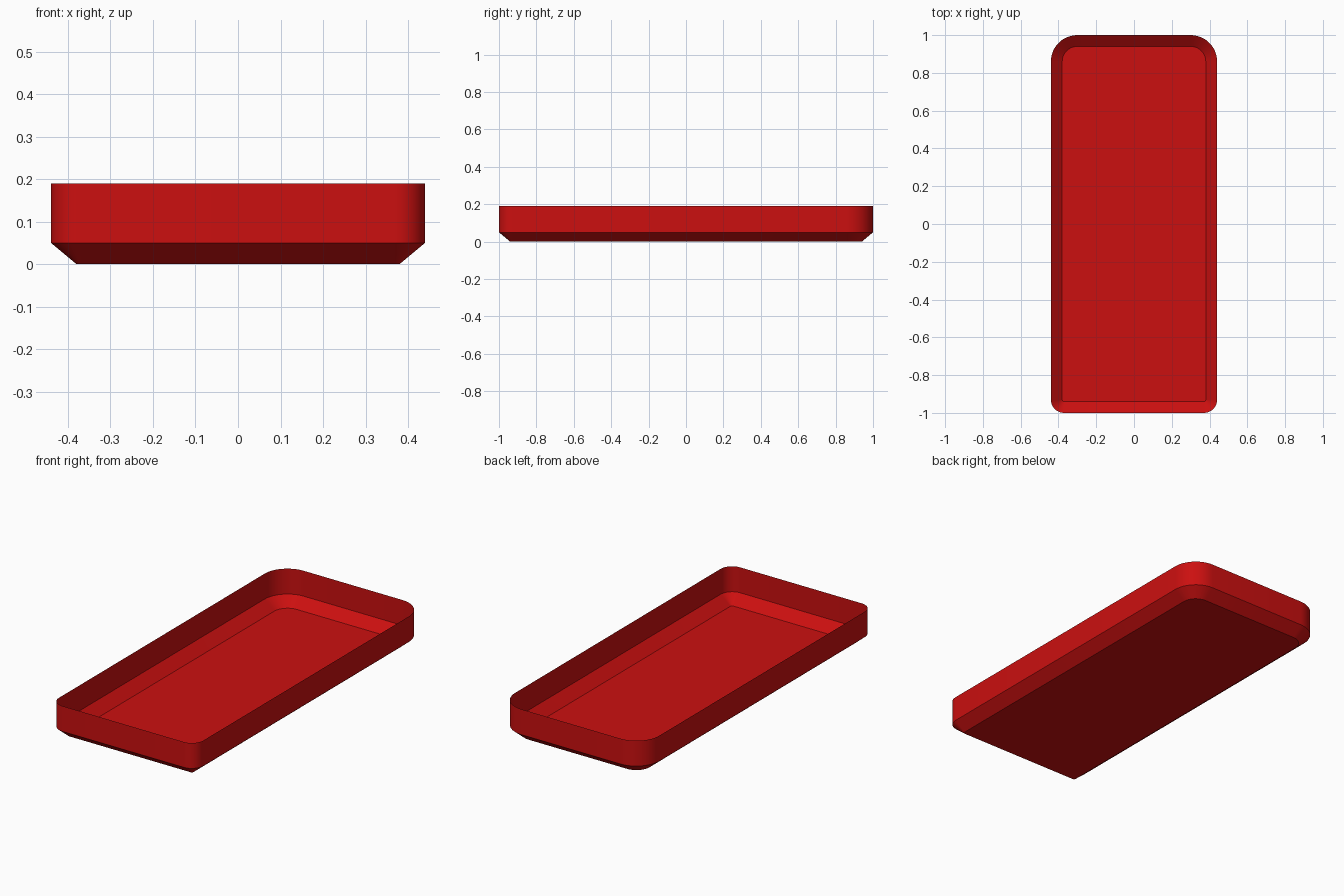
import bpy, bmesh, math

if "Cube" in bpy.data.objects:
    bpy.data.objects.remove(bpy.data.objects["Cube"])

HALF_W, HALF_L = 0.44, 1.0
FRONT_R, BACK_R = 0.07, 0.14
SEGMENTS = 12


def outline(inset):
    """Rounded rectangle with tight front corners and wide back corners."""
    corners = [(1, 1, BACK_R, 0), (-1, 1, BACK_R, 90),
               (-1, -1, FRONT_R, 180), (1, -1, FRONT_R, 270)]
    points = []
    for sx, sy, radius, start in corners:
        cx, cy = sx * (HALF_W - radius), sy * (HALF_L - radius)
        for i in range(SEGMENTS + 1):
            a = math.radians(start + 90 * i / SEGMENTS)
            r = radius - inset
            points.append((cx + r * math.cos(a), cy + r * math.sin(a)))
    return points


# Open shell: flat floor, sloped lower band, upright wall
bm = bmesh.new()
rings = [[bm.verts.new((x, y, z)) for x, y in outline(inset)]
         for inset, z in [(0.06, 0.0), (0.0, 0.05), (0.0, 0.19)]]
bm.faces.new(reversed(rings[0]))
for low, high in zip(rings, rings[1:]):
    n = len(low)
    for i in range(n):
        j = (i + 1) % n
        bm.faces.new((low[i], low[j], high[j], high[i]))

mesh = bpy.data.meshes.new("tray")
bm.to_mesh(mesh)
bm.free()
tray = bpy.data.objects.new("tray", mesh)
bpy.context.collection.objects.link(tray)

# Red finish
red = bpy.data.materials.new("red")
red.diffuse_color = (0.6, 0.005, 0.005, 1)
red.use_nodes = True
red.node_tree.nodes["Principled BSDF"].inputs["Base Color"].default_value = red.diffuse_color
mesh.materials.append(red)

# Smooth corners, crisp creases
bpy.context.view_layer.objects.active = tray
tray.select_set(True)
bpy.ops.object.shade_smooth_by_angle(angle=math.radians(30))
